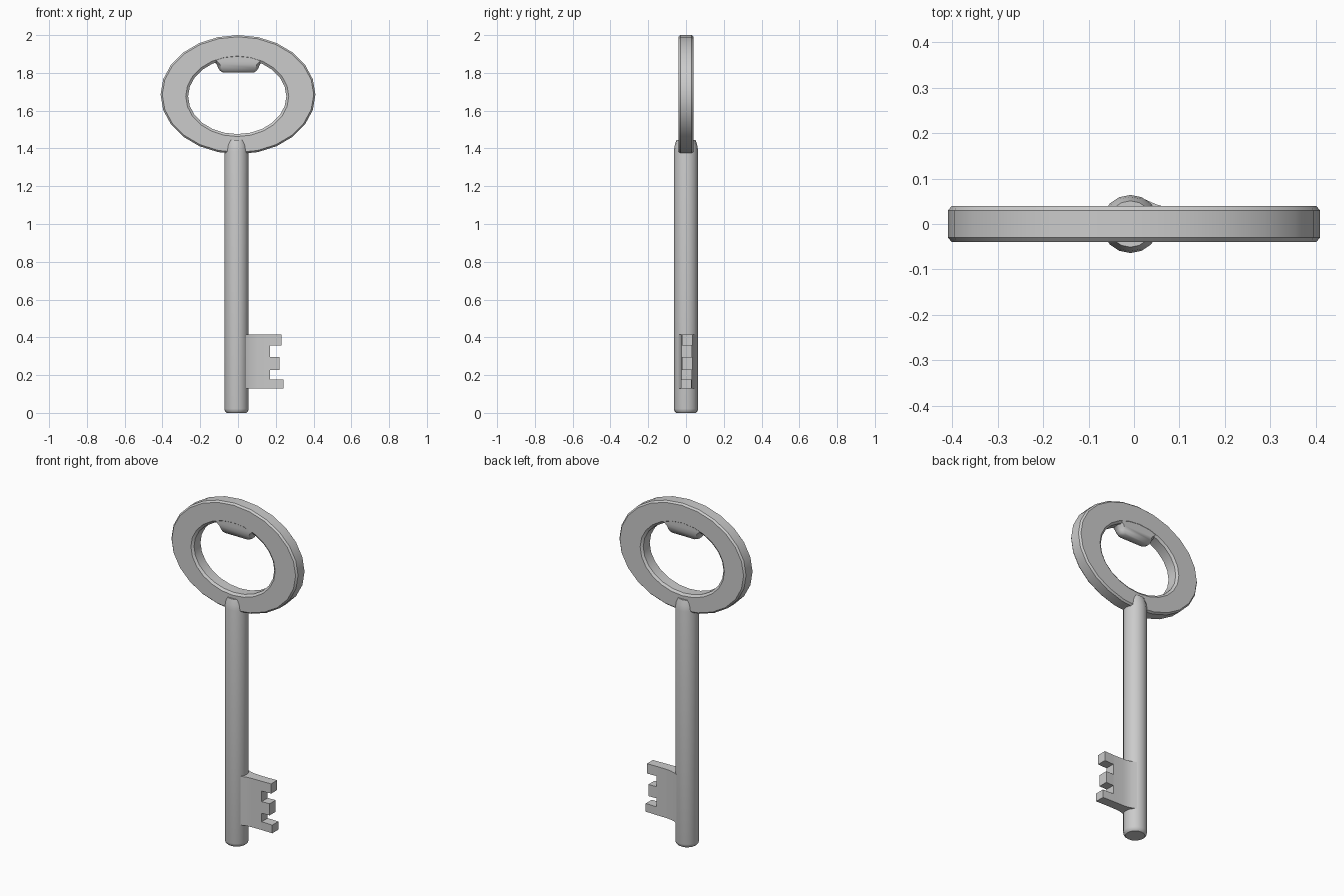
import bpy, bmesh, math

if "Cube" in bpy.data.objects:
    bpy.data.objects.remove(bpy.data.objects["Cube"])

SHAFT_X = -0.008


def loft(name, rings, closed=False, angle=35):
    """Skin a list of equal-length point rings; cap the ends unless closed."""
    bm = bmesh.new()
    rows = [[bm.verts.new(p) for p in ring] for ring in rings]
    n = len(rows[0])
    for k in range(len(rows) if closed else len(rows) - 1):
        a, b = rows[k], rows[(k + 1) % len(rows)]
        for i in range(n):
            j = (i + 1) % n
            bm.faces.new((a[i], a[j], b[j], b[i]))
    if not closed:
        bm.faces.new(rows[0])
        bm.faces.new(rows[-1])
    bmesh.ops.recalc_face_normals(bm, faces=bm.faces)
    mesh = bpy.data.meshes.new(name)
    bm.to_mesh(mesh)
    bm.free()
    ob = bpy.data.objects.new(name, mesh)
    bpy.context.collection.objects.link(ob)
    bpy.ops.object.select_all(action='DESELECT')
    ob.select_set(True)
    bpy.context.view_layer.objects.active = ob
    bpy.ops.object.shade_smooth_by_angle(angle=math.radians(angle))
    return ob


def oval_xz(cx, cz, rx, rz, y, n=24):
    return [(cx + rx * math.cos(t), y, cz + rz * math.sin(t))
            for t in (2 * math.pi * i / n for i in range(n))]


def circle_xy(r, z, n=16):
    return [(SHAFT_X + r * math.cos(t), r * math.sin(t), z)
            for t in (2 * math.pi * i / n for i in range(n))]


def rect_yz(x, y0, y1, z0, z1):
    return [(x, y0, z0), (x, y1, z0), (x, y1, z1), (x, y0, z1)]


# Oval bow: bevelled ring cross-section swept around the oval
def outer(d, y):
    return oval_xz(0, 1.685, 0.41 - d, 0.315 - d, y)


def inner(d, y):
    return oval_xz(-0.004, 1.676, 0.26 + d, 0.20 + d, y)


loft("bow", [outer(0, -0.03), outer(0, 0.03), outer(0.009, 0.04),
             inner(0.013, 0.04), inner(0, 0.03), inner(0, -0.03),
             inner(0.013, -0.04), outer(0.009, -0.04)], closed=True, angle=30)

# Lip hanging inside the top of the bow, thinning downwards
lip = []
for z, hx, hy in ((1.895, 0.15, 0.039), (1.862, 0.135, 0.039), (1.846, 0.115, 0.037),
                  (1.825, 0.106, 0.032), (1.811, 0.097, 0.026), (1.803, 0.084, 0.02)):
    outline = ((-1, -0.4), (-0.85, -1), (0.85, -1), (1, -0.4),
               (1, 0.4), (0.85, 1), (-0.85, 1), (-1, 0.4))
    lip.append([(0.002 + hx * u, hy * v, z) for u, v in outline])
loft("bow_lip", lip, angle=45)

# Round shaft with chamfered ends
loft("shaft", [circle_xy(r, z) for r, z in
               ((0.052, 0), (0.061, 0.008), (0.064, 0.022), (0.064, 1.385),
                (0.060, 1.415), (0.051, 1.445))], angle=40)

# Bit plate, flaring where it meets the shaft
loft("bit_plate", [rect_yz(x, 0.004 - h, 0.004 + h, 0.13, 0.415) for x, h in
                   ((0.02, 0.052), (0.05, 0.039), (0.075, 0.032),
                    (0.105, 0.029), (0.17, 0.028))])

# Bit teeth
for label, x1, z0, z1, yc in (("lower", 0.24, 0.13, 0.178, 0.002),
                              ("middle", 0.22, 0.228, 0.296, 0.006),
                              ("upper", 0.23, 0.358, 0.415, 0.006)):
    loft("bit_tooth_" + label, [rect_yz(0.17, -0.024, 0.032, z0, z1),
                                rect_yz(x1, yc - 0.028, yc + 0.028, z0, z1)])
